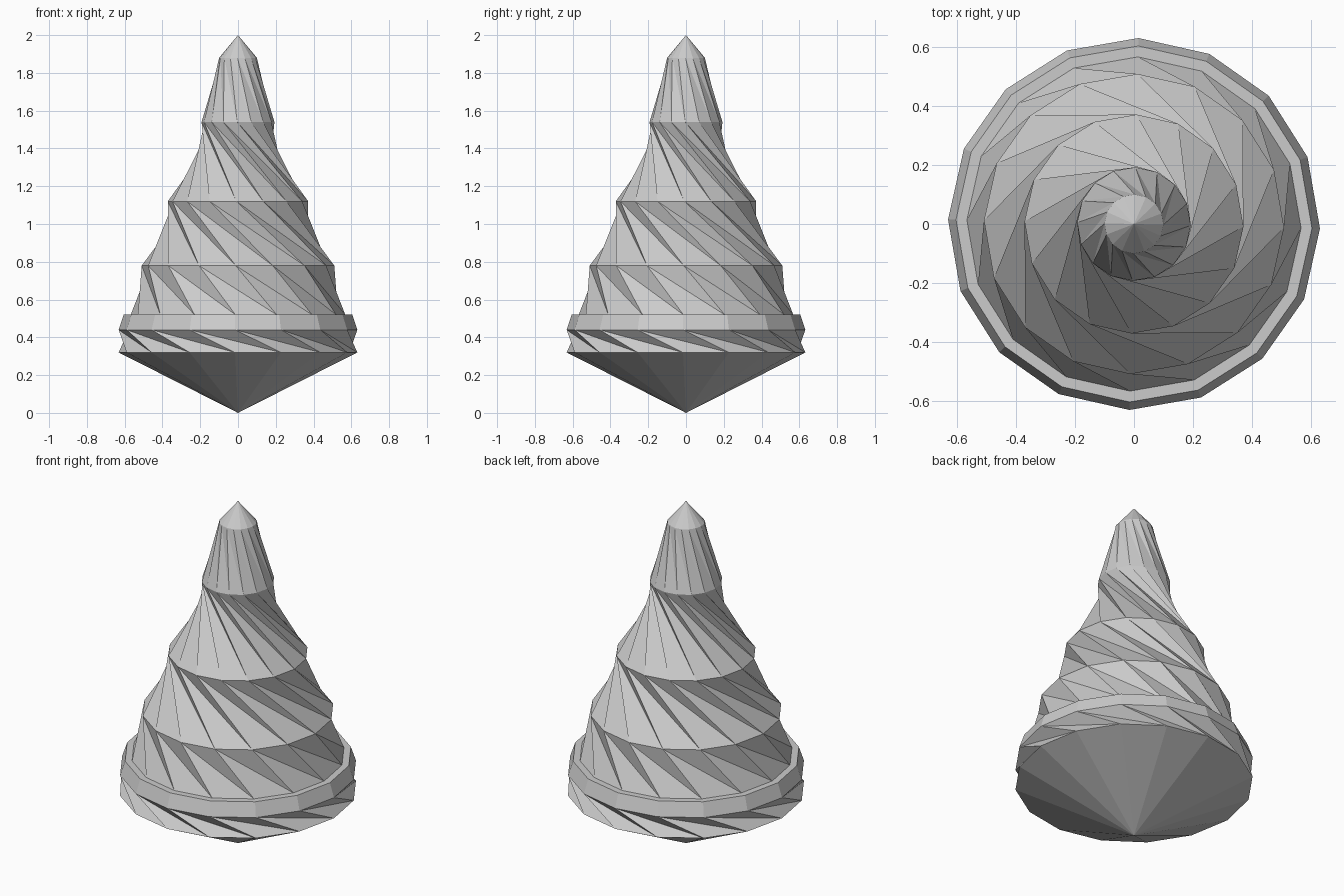
import bpy, bmesh, math

if "Cube" in bpy.data.objects:
    bpy.data.objects.remove(bpy.data.objects["Cube"])

N = 16
STEP = 2 * math.pi / N


def ring(bm, r, z, deg):
    a0 = math.radians(deg)
    return [bm.verts.new((r * math.cos(a0 + i * STEP), r * math.sin(a0 + i * STEP), z)) for i in range(N)]


def band(bm, lo, hi):
    for i in range(N):
        j = (i + 1) % N
        bm.faces.new((lo[i], lo[j], hi[j]))
        bm.faces.new((lo[i], hi[j], hi[i]))


# rings from bottom to top: radius, height, twist relative to the ring below (degrees)
profile = [(0.632, 0.32, 0), (0.632, 0.44, -45), (0.605, 0.52, 0), (0.568, 0.52, 0),
           (0.51, 0.78, -45), (0.372, 1.12, -67.5), (0.193, 1.54, -90), (0.10, 1.88, -45)]

bm = bmesh.new()
angle = 43.6
rings = []
for r, z, t in profile:
    angle += t
    rings.append(ring(bm, r, z, angle))
for lo, hi in zip(rings, rings[1:]):
    band(bm, lo, hi)

# pointed base and tip
base = bm.verts.new((0, 0, 0))
tip = bm.verts.new((0, 0, 2))
for i in range(N):
    j = (i + 1) % N
    bm.faces.new((base, rings[0][j], rings[0][i]))
    bm.faces.new((tip, rings[-1][i], rings[-1][j]))

mesh = bpy.data.meshes.new("twisted_tree")
bm.to_mesh(mesh)
bm.free()
obj = bpy.data.objects.new("twisted_tree", mesh)
bpy.context.collection.objects.link(obj)
